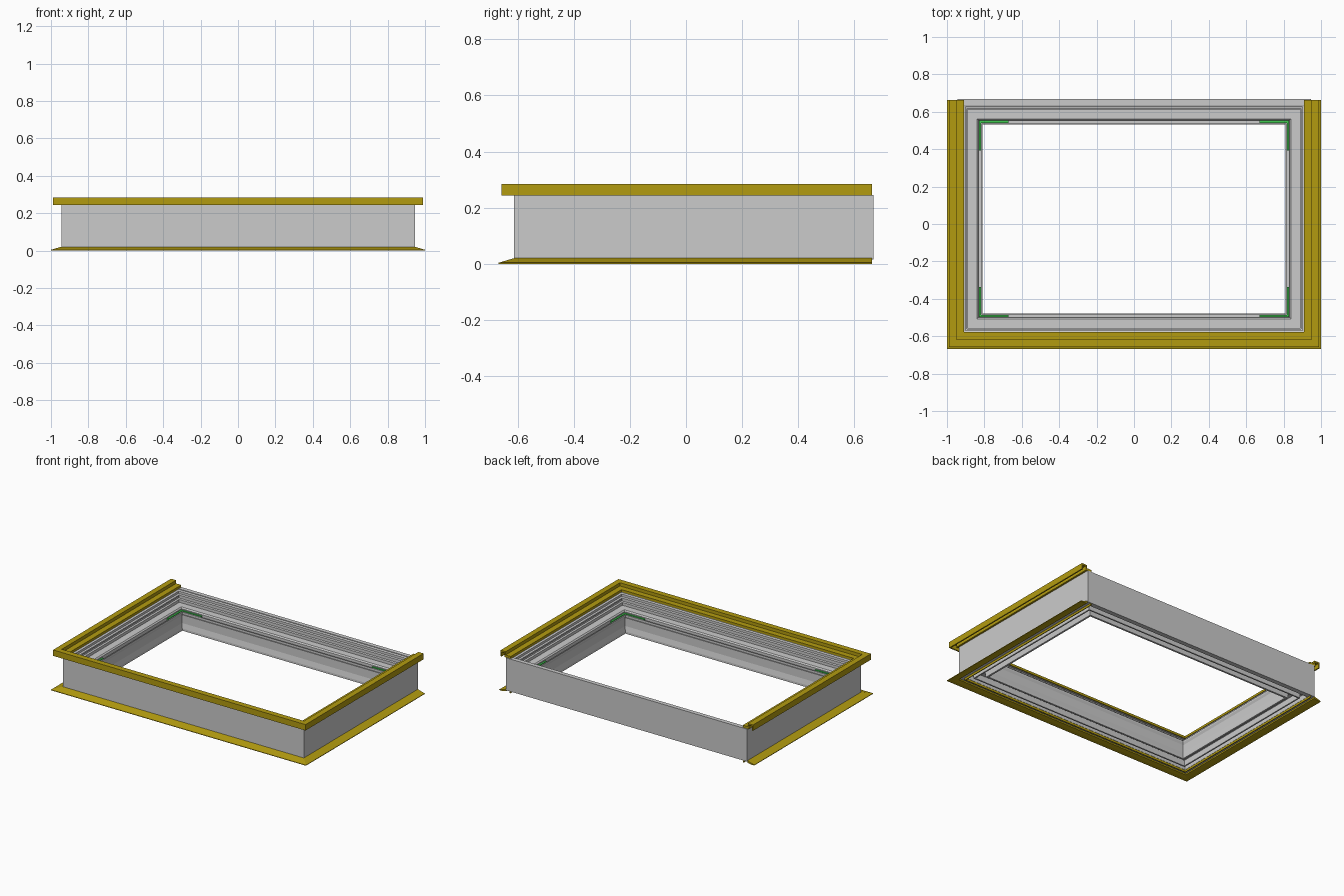
import bpy, bmesh

if "Cube" in bpy.data.objects:
    bpy.data.objects.remove(bpy.data.objects["Cube"])

HX, HY, CY = 0.945, 0.64, 0.0275      # outer half sizes and centre of the grey frame
BACK = CY + HY - 0.004                # where the three-sided trims stop


def material(name, rgba):
    m = bpy.data.materials.new(name)
    m.diffuse_color = rgba
    m.use_nodes = True
    m.node_tree.nodes["Principled BSDF"].inputs["Base Color"].default_value = m.diffuse_color
    return m


yellow = material("yellow_trim", (0.45, 0.33, 0.005, 1))
green = material("green_clip", (0.05, 0.6, 0.08, 1))


def sweep(name, profile, closed, mat=None):
    """Sweep a profile of (inset, height) points round the rectangle with mitred corners."""
    bm = bmesh.new()
    if closed:
        stations = [lambda d, sx=sx, sy=sy: (sx * (HX - d), CY + sy * (HY - d))
                    for sx, sy in ((-1, 1), (-1, -1), (1, -1), (1, 1))]
    else:
        stations = [lambda d: (-(HX - d), BACK), lambda d: (-(HX - d), CY - HY + d),
                    lambda d: (HX - d, CY - HY + d), lambda d: (HX - d, BACK)]
    rings = [[bm.verts.new((*s(d), z)) for d, z in profile] for s in stations]
    n = len(profile)
    for k in range(4 if closed else 3):
        a, b = rings[k], rings[(k + 1) % 4]
        for i in range(n):
            j = (i + 1) % n
            bm.faces.new((a[i], a[j], b[j], b[i]))
    if not closed:
        bm.faces.new(rings[0])
        bm.faces.new(rings[-1][::-1])
    bmesh.ops.recalc_face_normals(bm, faces=bm.faces)
    return finish(name, bm, mat)


def finish(name, bm, mat):
    me = bpy.data.meshes.new(name)
    bm.to_mesh(me)
    bm.free()
    if mat:
        me.materials.append(mat)
    ob = bpy.data.objects.new(name, me)
    bpy.context.collection.objects.link(ob)
    return ob


# Grey frame: outer wall, channelled underside, inner lip, clip groove, ledge and ridges
sweep("window_frame", [
    (0, 0.245), (0, 0.015), (0.033, 0.015), (0.033, 0.05), (0.065, 0.05),
    (0.065, 0.01), (0.075, 0.01), (0.075, 0.05), (0.118, 0.05), (0.122, 0.015),
    (0.135, 0.015), (0.135, 0.03), (0.128, 0.065), (0.128, 0.12), (0.135, 0.135),
    (0.135, 0.147), (0.129, 0.147), (0.129, 0.127), (0.113, 0.127), (0.113, 0.157),
    (0.105, 0.165), (0.056, 0.165), (0.056, 0.185), (0.044, 0.188), (0.044, 0.2),
    (0.051, 0.203), (0.051, 0.213), (0.038, 0.216), (0.038, 0.228), (0.043, 0.23),
    (0.043, 0.236), (0.03, 0.24), (0.03, 0.245)], True)

# Yellow top trim: raised hollow rim with a lower inner step, open at the back
sweep("top_trim", [
    (-0.045, 0.243), (-0.045, 0.285), (-0.005, 0.285), (-0.005, 0.262), (0.035, 0.262),
    (0.035, 0.246), (-0.012, 0.246), (-0.012, 0.275), (-0.036, 0.275), (-0.036, 0.243)],
    False, yellow)

# Yellow sloping bottom flange and the thin strip beneath the frame
sweep("bottom_flange", [
    (-0.055, 0), (-0.055, 0.004), (-0.001, 0.02), (-0.001, 0.006), (-0.03, 0)],
    False, yellow)
sweep("bottom_strip", [(0.026, 0), (0.026, 0.0145), (0.032, 0.0145), (0.032, 0)], False, yellow)

# Green L-shaped clips in the groove at each inner corner
ARM = 0.16
for sx, xn in ((-1, "left"), (1, "right")):
    for sy, yn in ((-1, "front"), (1, "back")):
        xo, yo = HX - 0.115, HY - 0.115
        t = 0.012
        outline = [(xo, yo), (xo - ARM, yo), (xo - ARM, yo - t),
                   (xo - t, yo - t), (xo - t, yo - ARM), (xo, yo - ARM)]
        bm = bmesh.new()
        f = bm.faces.new([bm.verts.new((sx * x, CY + sy * y, 0.127)) for x, y in outline])
        ext = bmesh.ops.extrude_face_region(bm, geom=[f])
        for v in ext["geom"]:
            if isinstance(v, bmesh.types.BMVert):
                v.co.z = 0.151
        bmesh.ops.recalc_face_normals(bm, faces=bm.faces)
        finish(f"corner_clip_{yn}_{xn}", bm, green)
